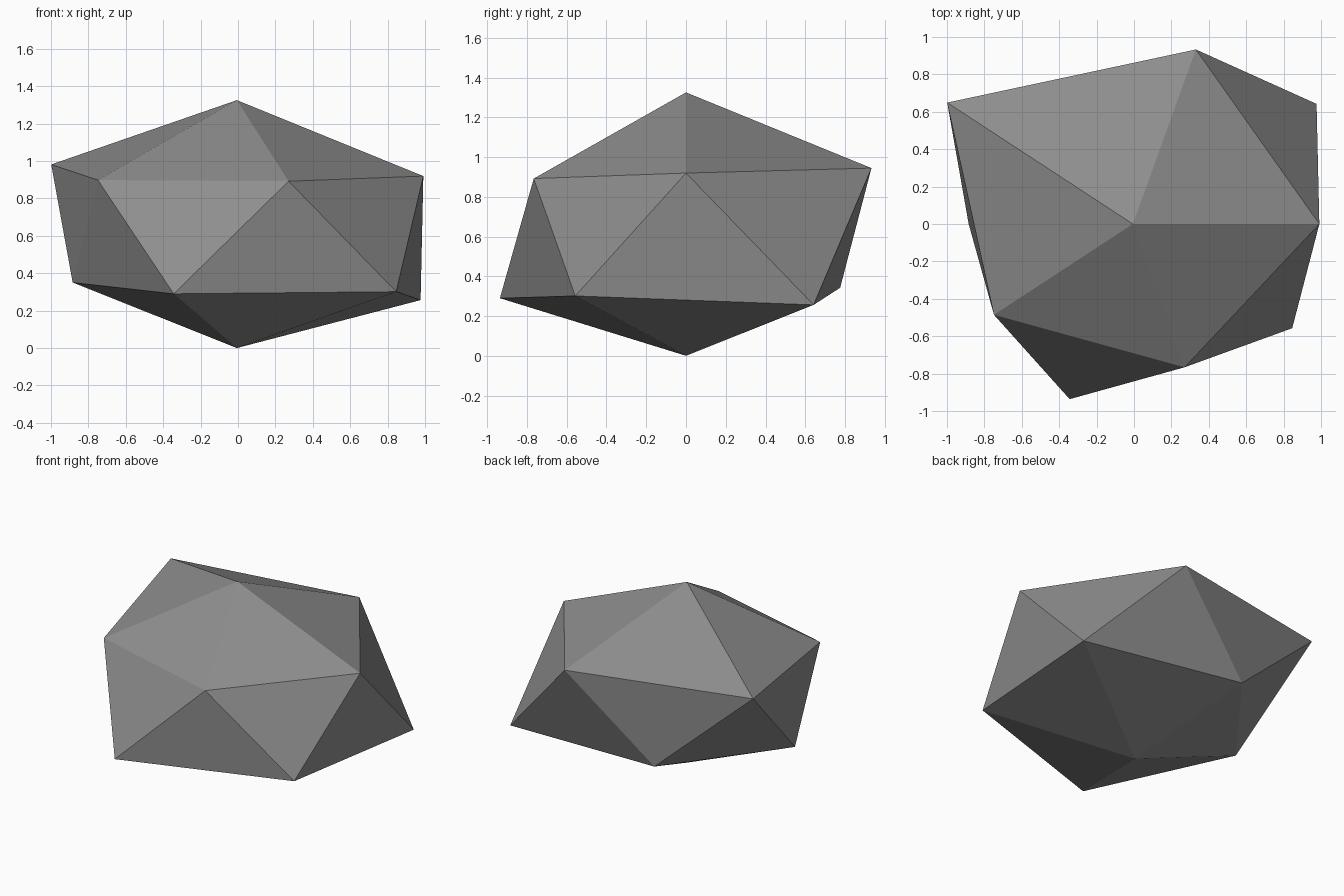
import bpy, bmesh, math

if "Cube" in bpy.data.objects:
    bpy.data.objects.remove(bpy.data.objects["Cube"])

# Stone colour
stone = bpy.data.materials.new("stone grey")
stone.diffuse_color = (0.27, 0.27, 0.27, 1)
stone.use_nodes = True
stone.node_tree.nodes["Principled BSDF"].inputs["Base Color"].default_value = stone.diffuse_color

# Radii of the two staggered five-point rings (72 degree steps)
UPPER = [0.997, 1.09, 1.227, 0.918, 0.895]   # from 0 degrees
LOWER = [1.214, 0.906, 0.878, 1.094, 1.053]  # from 36 degrees
CX, Y_SCALE = -0.006, 0.9


def ring(bm, radii, start, z0, slope):
    verts = []
    for i, r in enumerate(radii):
        a = math.radians(start + 72 * i)
        verts.append(bm.verts.new((CX + r * math.cos(a),
                                   Y_SCALE * r * math.sin(a),
                                   z0 + slope * r)))
    return verts


# Low-poly boulder: two poles joined through the staggered rings
bm = bmesh.new()
top = bm.verts.new((CX, 0, 1.325))
bottom = bm.verts.new((CX, 0, 0))
up = ring(bm, UPPER, 0, 0.65, 0.27)
low = ring(bm, LOWER, 36, 0.596, -0.28)
for i in range(5):
    j = (i + 1) % 5
    bm.faces.new((top, up[i], up[j]))
    bm.faces.new((up[i], low[i], up[j]))
    bm.faces.new((low[i], low[j], up[j]))
    bm.faces.new((bottom, low[j], low[i]))
bmesh.ops.recalc_face_normals(bm, faces=bm.faces)

mesh = bpy.data.meshes.new("boulder")
bm.to_mesh(mesh)
bm.free()
mesh.materials.append(stone)
boulder = bpy.data.objects.new("boulder", mesh)
bpy.context.collection.objects.link(boulder)
